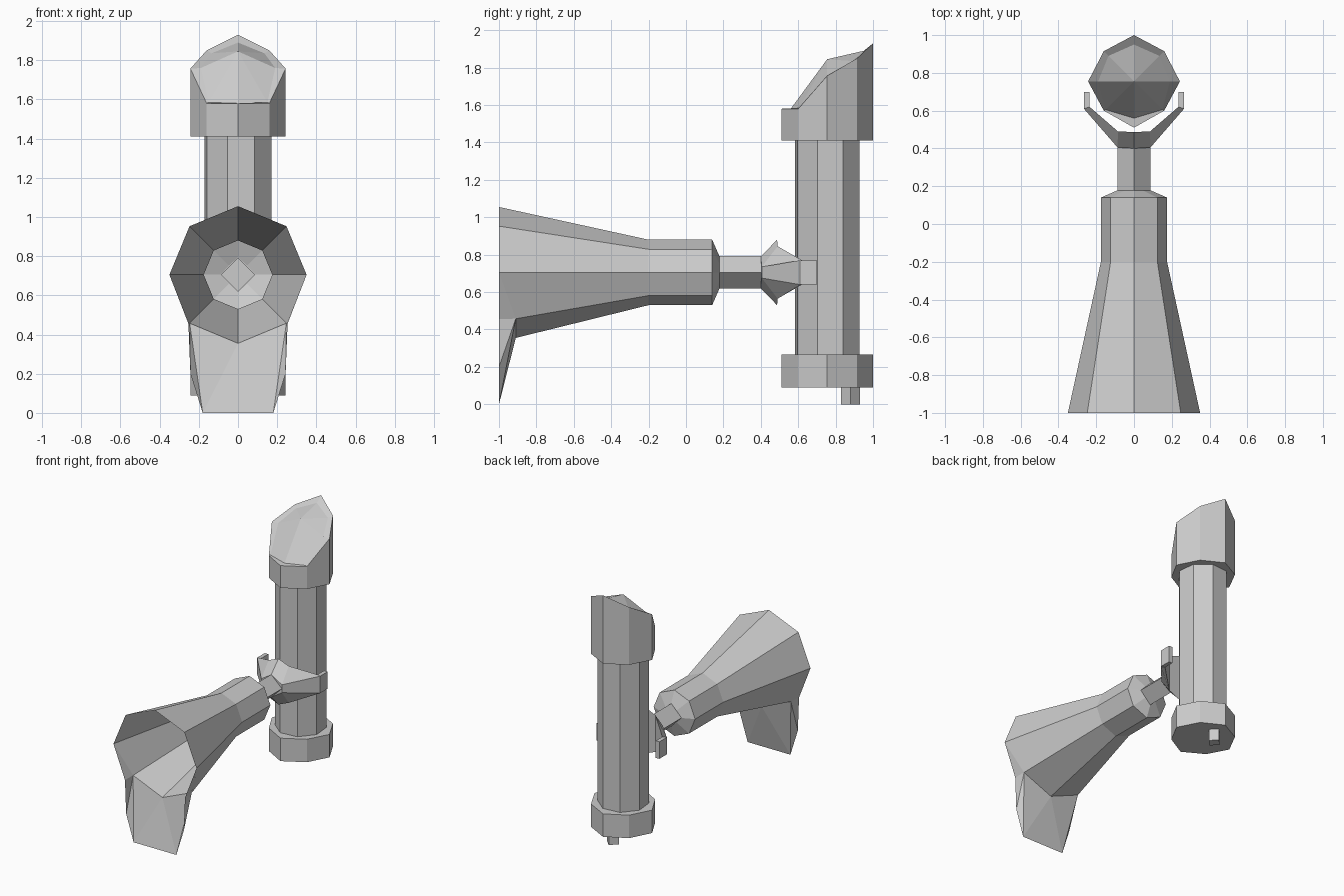
import bpy
import bmesh
from math import sin, cos, radians

cube = bpy.data.objects.get("Cube")
if cube:
    bpy.data.objects.remove(cube, do_unlink=True)

grey = bpy.data.materials.new("plain grey")
grey.use_nodes = True
grey.diffuse_color = (0.6, 0.6, 0.6, 1)
grey.node_tree.nodes["Principled BSDF"].inputs["Base Color"].default_value = (0.6, 0.6, 0.6, 1)

CY = 0.755   # column axis, y
CZ = 0.705   # horn axis, z


def finish(name, bm):
    bmesh.ops.recalc_face_normals(bm, faces=bm.faces)
    mesh = bpy.data.meshes.new(name)
    bm.to_mesh(mesh)
    bm.free()
    mesh.materials.append(grey)
    obj = bpy.data.objects.new(name, mesh)
    bpy.context.collection.objects.link(obj)
    return obj


def loft(name, rings, cap_start=True, cap_end=True, peak=None):
    """Skin equal-length rings of points, optionally ending in a peak."""
    bm = bmesh.new()
    rows = [[bm.verts.new(p) for p in ring] for ring in rings]
    n = len(rows[0])
    for a, b in zip(rows, rows[1:]):
        for i in range(n):
            j = (i + 1) % n
            bm.faces.new((a[i], a[j], b[j], b[i]))
    if cap_start:
        bm.faces.new(rows[0])
    if peak:
        tip = bm.verts.new(peak)
        for i in range(n):
            bm.faces.new((rows[-1][i], rows[-1][(i + 1) % n], tip))
    elif cap_end:
        bm.faces.new(rows[-1])
    return finish(name, bm)


def flat_ring(r, z, n=8, turn=0.0, y=CY):
    angles = [radians(turn + 360 * i / n) for i in range(n)]
    return [(r * sin(a), y - r * cos(a), z) for a in angles]


def upright_ring(r, y, n=8, diagonal=1.0):
    pts = []
    for i in range(n):
        a = radians(360 * i / n)
        k = r * (diagonal if i % 2 else 1)
        pts.append((k * cos(a), y, CZ + k * sin(a)))
    return pts


def mirrored_ring(half):
    """Half ring from front to back on +x, completed on -x."""
    return half + [(-x, y, z) for x, y, z in reversed(half[1:-1])]


# Column
loft("column", [flat_ring(0.18, z, turn=28) for z in (0.25, 1.42)])

# Bottom collar and top head share one outline
outline = [(0, 0.51), (0.16, 0.6), (0.243, CY), (0.16, 0.915), (0, 1.0)]


def outline_ring(heights):
    return mirrored_ring([(x, y, z) for (x, y), z in zip(outline, heights)])


loft("bottom_collar", [outline_ring([z] * 5) for z in (0.09, 0.265)])
inner_rim = mirrored_ring([(0, 0.56, 1.58), (0.15, 0.605, 1.585), (0.19, CY, 1.76),
                           (0.135, 0.89, 1.835), (0, 0.95, 1.89)])
loft("slanted_head", [outline_ring([1.41] * 5),
                      outline_ring([1.58, 1.58, 1.757, 1.85, 1.93]),
                      inner_rim], peak=(0, CY, 1.845))

# Pin under the collar
loft("bottom_pin", [flat_ring(0.05, z, n=4, y=0.88) for z in (0, 0.1)])

# Open horn, its lower rim set back
rim = [(x, -0.91 if z < CZ - 0.01 else -1.0, z) for x, y, z in upright_ring(0.35, -1)]
loft("horn", [rim, upright_ring(0.175, -0.2), upright_ring(0.175, 0.14),
              upright_ring(0.088, 0.178, diagonal=0.75)], cap_start=False)

# Lip hanging from the lower rim
bm = bmesh.new()
middle = bm.verts.new((0, -0.91, 0.355))
sides = []
for s in (1, -1):
    a, f, c, d, b = [bm.verts.new((s * x, y, z)) for x, y, z in (
        (0.35, -1, CZ), (0.253, -1, 0.455), (0.243, -1, 0.2), (0.18, -1, 0), (0.247, -0.91, 0.458))]
    for tri in ((a, f, b), (f, c, b), (c, d, b)):
        bm.faces.new(tri)
    sides.append((b, d))
(b1, d1), (b2, d2) = sides
bm.faces.new((middle, b1, d1))
bm.faces.new((middle, d1, d2))
bm.faces.new((middle, d2, b2))
finish("horn_lip", bm)

# Square stem
loft("stem", [upright_ring(0.087, y, n=4) for y in (0.17, 0.41)])

# Fork: each station is front x, y, half height, then back x, y, half height
stations = [(0, 0.40, 0.085, 0, 0.487, 0.175),
            (0.087, 0.405, 0.03, 0.085, 0.49, 0.14),
            (0.265, 0.61, 0.065, 0.235, 0.62, 0.065),
            (0.265, 0.70, 0.065, 0.235, 0.70, 0.065)]


def station_ring(st, s):
    fx, fy, fh, bx, by, bh = st
    return [(s * fx, fy, CZ - fh), (s * fx, fy, CZ + fh),
            (s * bx, by, CZ + bh), (s * bx, by, CZ - bh)]


loft("fork", [station_ring(st, -1) for st in reversed(stations[1:])]
     + [station_ring(st, 1) for st in stations])
